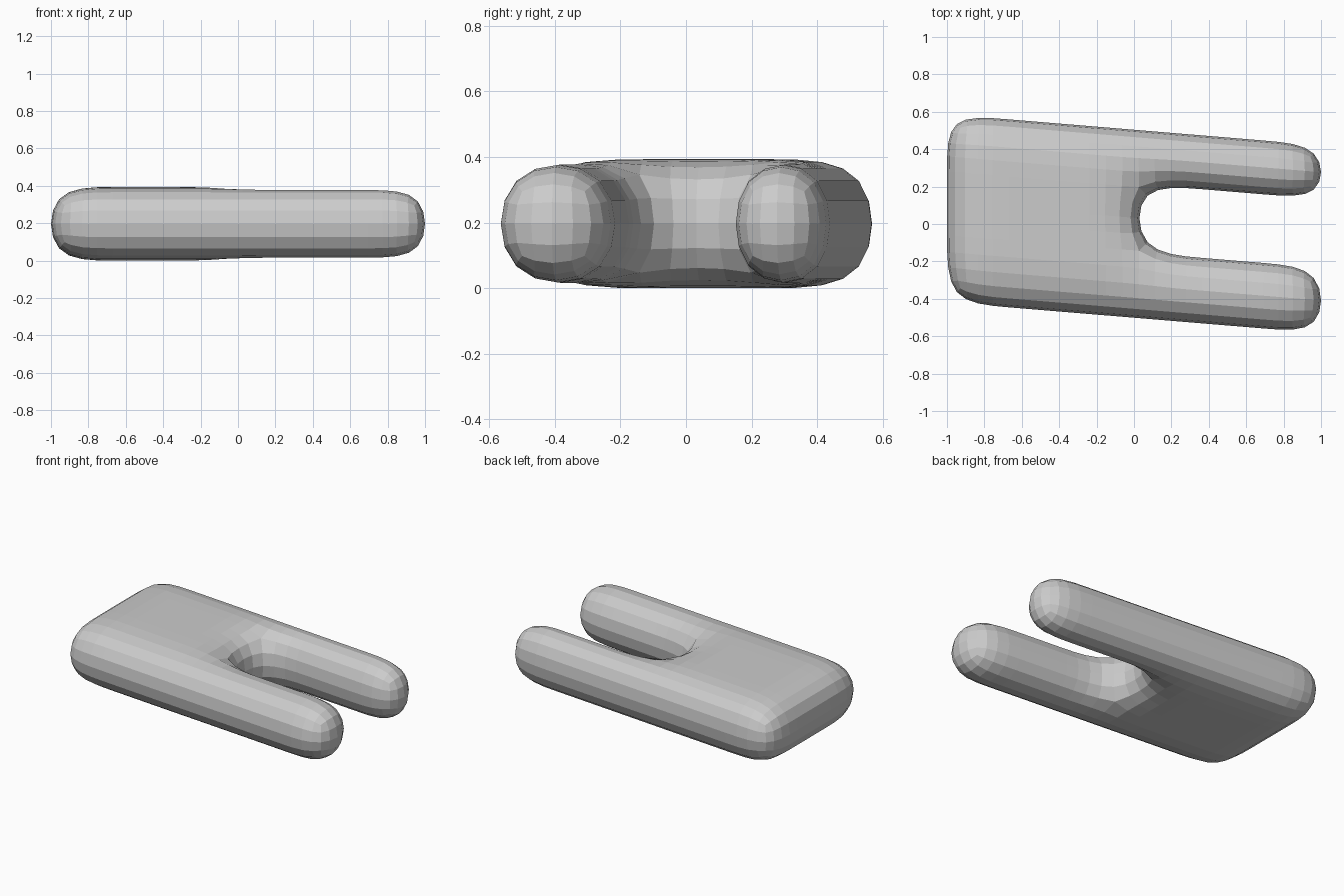
import bpy

if "Cube" in bpy.data.objects:
    bpy.data.objects.remove(bpy.data.objects["Cube"])

# Cage columns (x) and rows (y before the slant); body fills every row, prongs only the outer two
XS = [-1.014, -0.67, -0.33, 0.03, 0.36, 0.69, 1.027]
YS = [-0.517, -0.135, 0.203, 0.517]
BOTTOM, TOP = 0.0, 0.393
SLANT = -0.083
NOTCH_COLUMN = 3

cells = {(i, j) for i in range(len(XS) - 1) for j in range(len(YS) - 1)
         if i < NOTCH_COLUMN or j != 1}

verts, index, faces = [], {}, []


def vert(i, j, k):
    """Index of the shared cage point at column i, row j, level k."""
    if (i, j, k) not in index:
        index[i, j, k] = len(verts)
        verts.append((XS[i], YS[j] + SLANT * XS[i], (BOTTOM, TOP)[k]))
    return index[i, j, k]


for i, j in sorted(cells):
    ring = [(i, j), (i + 1, j), (i + 1, j + 1), (i, j + 1)]
    faces.append([vert(a, b, 1) for a, b in ring])
    faces.append([vert(a, b, 0) for a, b in reversed(ring)])
    # Side walls wherever there is no neighbouring cell
    for n, (di, dj) in enumerate([(0, -1), (1, 0), (0, 1), (-1, 0)]):
        if (i + di, j + dj) not in cells:
            p, q = ring[n], ring[(n + 1) % 4]
            faces.append([vert(*p, 0), vert(*q, 0), vert(*q, 1), vert(*p, 1)])

# Rounded two-pronged block
mesh = bpy.data.meshes.new("forked_block")
mesh.from_pydata(verts, [], faces)
block = bpy.data.objects.new("forked_block", mesh)
bpy.context.collection.objects.link(block)

rounding = block.modifiers.new("rounding", 'SUBSURF')
rounding.levels = rounding.render_levels = 2

grey = bpy.data.materials.new("light_grey")
grey.diffuse_color = (0.6, 0.6, 0.6, 1)
grey.use_nodes = True
grey.node_tree.nodes["Principled BSDF"].inputs["Base Color"].default_value = grey.diffuse_color
mesh.materials.append(grey)
